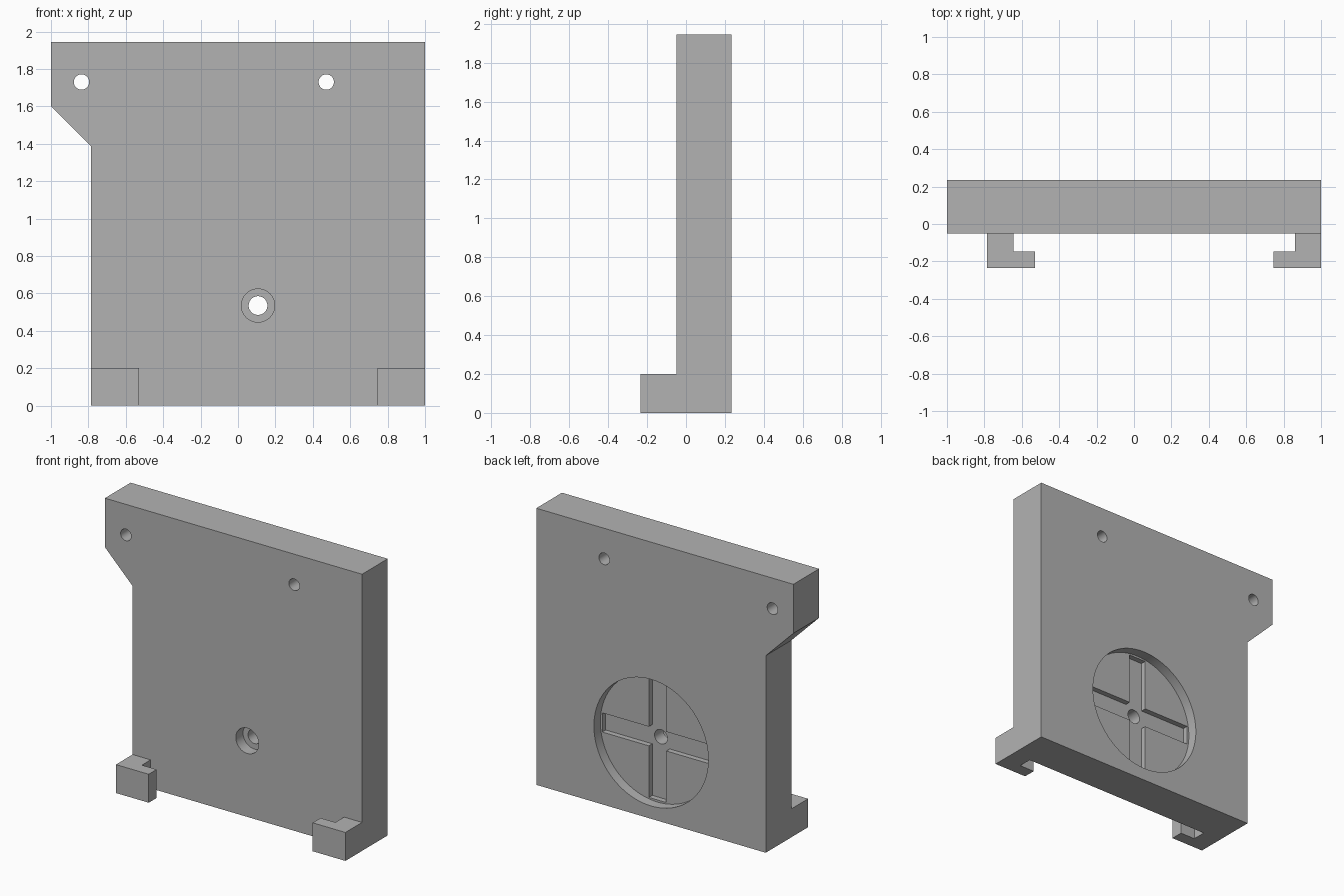
import bpy, bmesh, math
from mathutils import Vector

cube = bpy.data.objects.get("Cube")
if cube:
    bpy.data.objects.remove(cube, do_unlink=True)

FRONT, BACK = -0.05, 0.235          # faces of the plate in y
HUB = (0.107, 0.535)                # hub centre in x, z
RECESS, GROOVE = 0.072, 0.11        # depths cut into the back
MID_X = 0.1075                      # mirror line of the two hooks

grey = bpy.data.materials.new("plain grey")
grey.use_nodes = True
grey.diffuse_color = (0.45, 0.45, 0.45, 1)
grey.node_tree.nodes["Principled BSDF"].inputs["Base Color"].default_value = (0.45, 0.45, 0.45, 1)


def prism(name, points, offset):
    """Extrude a closed outline of 3D points along an offset."""
    bm = bmesh.new()
    face = bm.faces.new([bm.verts.new(p) for p in points])
    new = bmesh.ops.extrude_face_region(bm, geom=[face])["geom"]
    moved = [v for v in new if isinstance(v, bmesh.types.BMVert)]
    bmesh.ops.translate(bm, verts=moved, vec=Vector(offset))
    bmesh.ops.recalc_face_normals(bm, faces=bm.faces)
    mesh = bpy.data.meshes.new(name)
    bm.to_mesh(mesh)
    bm.free()
    mesh.materials.append(grey)
    obj = bpy.data.objects.new(name, mesh)
    bpy.context.collection.objects.link(obj)
    return obj


def slab(name, outline, y0, y1):
    return prism(name, [(x, y0, z) for x, z in outline], (0, y1 - y0, 0))


def cylinder(name, centre, radius, y0, y1, sides=48):
    angles = [2 * math.pi * i / sides for i in range(sides)]
    ring = [(centre[0] + radius * math.cos(a), centre[1] + radius * math.sin(a)) for a in angles]
    return slab(name, ring, y0, y1)


def block(name, half_x, half_z, y0, y1):
    corners = [(-1, -1), (1, -1), (1, 1), (-1, 1)]
    return slab(name, [(HUB[0] + i * half_x, HUB[1] + j * half_z) for i, j in corners], y0, y1)


def combine(body, tool, operation):
    mod = body.modifiers.new(tool.name, 'BOOLEAN')
    mod.operation = operation
    mod.solver = 'EXACT'
    mod.object = tool
    bpy.context.view_layer.objects.active = body
    bpy.ops.object.modifier_apply(modifier=mod.name)
    bpy.data.objects.remove(tool, do_unlink=True)


# Main plate with the overhanging upper corner
plate = slab("mounting_plate",
             [(-0.785, 0), (1, 0), (1, 1.945), (-1, 1.945), (-1, 1.6), (-0.785, 1.385)],
             FRONT, BACK)

# Two L-shaped hooks at the bottom of the front, facing each other
hook = [(-0.785, 0.0), (-0.785, -0.235), (-0.53, -0.235),
        (-0.53, -0.147), (-0.645, -0.147), (-0.645, 0.0)]
for name, flip in (("right_hook", False), ("left_hook", True)):
    outline = [(2 * MID_X - x if flip else x, y, 0) for x, y in hook]
    combine(plate, prism(name, outline, (0, 0, 0.2)), 'UNION')

# Round recess in the back with a cross-shaped groove in its floor
out = BACK + 0.1
cutters = [
    cylinder("recess", HUB, 0.445, BACK - RECESS, out, 96),
    block("groove_across", 0.43, 0.0675, BACK - GROOVE, out - 0.15),
    block("groove_upright", 0.0675, 0.43, BACK - GROOVE, out - 0.15),
    # Hub hole with a counterbore from the front
    cylinder("hub_hole", HUB, 0.05, FRONT - 0.1, out),
    cylinder("counterbore", HUB, 0.089, FRONT - 0.1, FRONT + 0.08),
]
# Screw holes along the top
for x in (-0.837, 0.472):
    cutters.append(cylinder("screw_hole", (x, 1.73), 0.041, FRONT - 0.1, out))
for cutter in cutters:
    combine(plate, cutter, 'DIFFERENCE')

# Smooth round walls, crisp edges
bpy.ops.object.select_all(action='DESELECT')
plate.select_set(True)
bpy.context.view_layer.objects.active = plate
bpy.ops.object.shade_smooth_by_angle(angle=math.radians(30))
